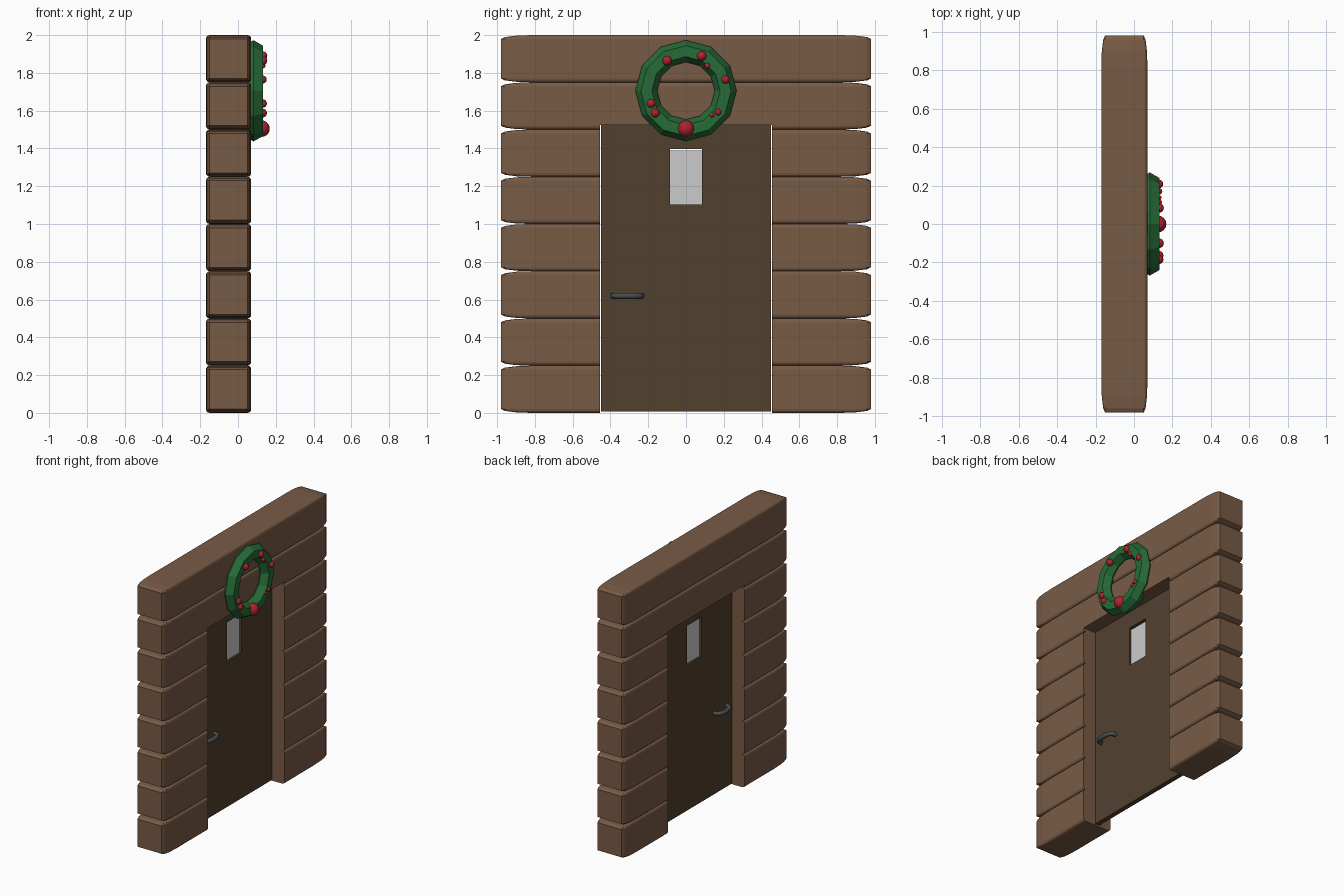
import bpy, math

if "Cube" in bpy.data.objects:
    bpy.data.objects.remove(bpy.data.objects["Cube"])


def mat(name, rgb):
    m = bpy.data.materials.new(name)
    m.diffuse_color = (*rgb, 1)
    m.use_nodes = True
    m.node_tree.nodes["Principled BSDF"].inputs["Base Color"].default_value = m.diffuse_color
    return m


LOG = mat("log_wood", (0.19, 0.105, 0.06))
DOOR = mat("door_wood", (0.085, 0.052, 0.028))
METAL = mat("dark_metal", (0.07, 0.075, 0.08))
GREEN = mat("wreath_green", (0.02, 0.15, 0.04))
RED = mat("berry_red", (0.45, 0.015, 0.025))


def box(name, center, size, material=None):
    bpy.ops.mesh.primitive_cube_add(size=1, location=center)
    ob = bpy.context.object
    ob.name = name
    ob.scale = size
    if material:
        ob.data.materials.append(material)
    return ob


def cut(ob, cutter):
    mod = ob.modifiers.new("opening", 'BOOLEAN')
    mod.operation = 'DIFFERENCE'
    mod.solver = 'EXACT'
    mod.object = cutter


def hide(ob):
    ob.hide_render = True
    ob.display_type = 'WIRE'
    ob.hide_set(True)


# Stacked logs, bevel stretched along their length, with the doorway cut out
WALL_X = -0.05
doorway = box("doorway_cutter", (WALL_X, 0, 0.7125), (0.6, 0.91, 1.625))
for i in range(8):
    log = box(f"wall_log_{i + 1}", (WALL_X, 0, 0.125 + 0.25 * i), (0.24, 1.96, 0.25), LOG)
    bev = log.modifiers.new("rounding", 'BEVEL')
    bev.width = 0.083
    bev.segments = 3
    if i < 7:
        cut(log, doorway)
hide(doorway)

# Door panel with window opening and pane
door = box("door", (WALL_X, 0, 0.766), (0.036, 0.9, 1.515), DOOR)
window = box("window_cutter", (WALL_X, 0, 1.25), (0.3, 0.17, 0.295))
cut(door, window)
hide(window)
box("window_pane", (WALL_X, 0, 1.246), (0.008, 0.17, 0.287))

# Arched pull handle on each face of the door
for side, label in ((1, "outer"), (-1, "inner")):
    cu = bpy.data.curves.new(f"{label}_handle", 'CURVE')
    cu.dimensions = '3D'
    cu.bevel_depth = 0.016
    cu.bevel_resolution = 2
    cu.use_fill_caps = True
    path = [(0.015, -0.385), (0.045, -0.38), (0.062, -0.355),
            (0.066, -0.31), (0.062, -0.265), (0.045, -0.24), (0.015, -0.235)]
    sp = cu.splines.new('POLY')
    sp.points.add(len(path) - 1)
    for p, (dx, y) in zip(sp.points, path):
        p.co = (WALL_X + side * dx, y, 0.62, 1)
    cu.materials.append(METAL)
    ob = bpy.data.objects.new(f"{label}_handle", cu)
    bpy.context.collection.objects.link(ob)

# Low-poly wreath
bpy.ops.mesh.primitive_torus_add(location=(0.082, 0, 1.705), rotation=(0, math.pi / 2, 0),
                                 major_segments=12, minor_segments=6,
                                 major_radius=0.21, minor_radius=0.058)
wreath = bpy.context.object
wreath.name = "wreath"
wreath.data.materials.append(GREEN)
for p in wreath.data.polygons:
    p.use_smooth = False

# Berries: y, z, radius
berries = [(-0.10, 1.865, 0.025), (0.083, 1.89, 0.025), (0.113, 1.838, 0.015),
           (0.208, 1.765, 0.022), (-0.185, 1.638, 0.023), (-0.163, 1.587, 0.023),
           (0.17, 1.592, 0.017), (0.137, 1.577, 0.013), (0, 1.505, 0.044)]
for i, (y, z, r) in enumerate(berries):
    bpy.ops.mesh.primitive_uv_sphere_add(segments=16, ring_count=10, radius=r,
                                         location=(0.13 if r < 0.04 else 0.124, y, z))
    b = bpy.context.object
    b.name = f"berry_{i + 1}"
    b.data.materials.append(RED)
    bpy.ops.object.shade_smooth_by_angle()
